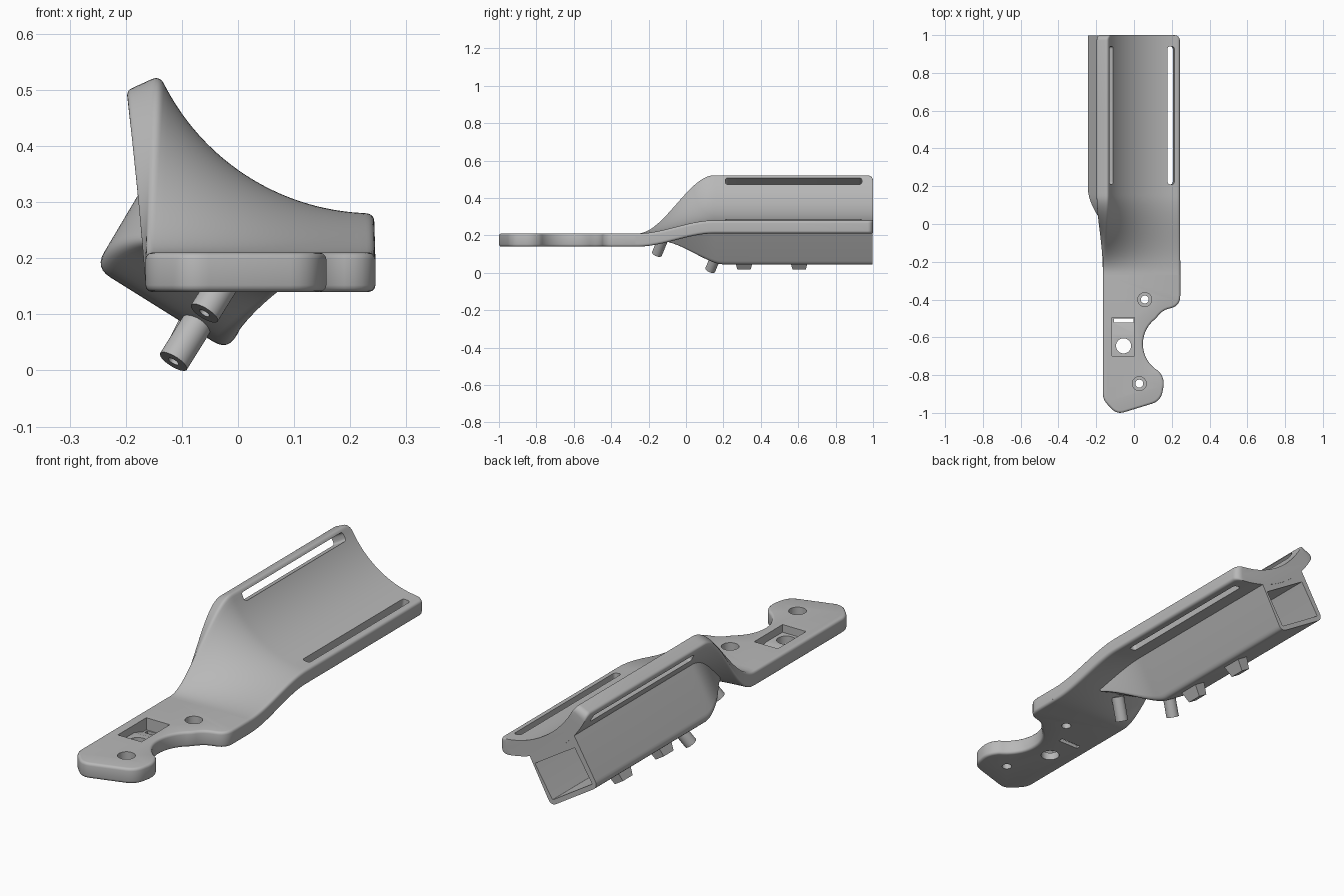
import bpy, bmesh
from math import sin, cos, radians, pi, sqrt
from mathutils import Vector

if "Cube" in bpy.data.objects:
    bpy.data.objects.remove(bpy.data.objects["Cube"])

grey = bpy.data.materials.new("plain grey")
grey.use_nodes = True
grey.diffuse_color = (0.48, 0.48, 0.48, 1)
grey.node_tree.nodes["Principled BSDF"].inputs["Base Color"].default_value = grey.diffuse_color

JOINT = -0.27                       # where the flat plate meets the trough
ACROSS = Vector((0.848, 0, -0.53))  # tilted compartment axes
UP = Vector((0.53, 0, 0.848))
CORNER = Vector((-0.255, 0, 0.183))


def loft(name, rings):
    """Skin a stack of equal rings and cap both ends."""
    bm = bmesh.new()
    rows = [[bm.verts.new(p) for p in ring] for ring in rings]
    n = len(rows[0])
    for a, b in zip(rows, rows[1:]):
        for i in range(n):
            bm.faces.new((a[i], a[(i + 1) % n], b[(i + 1) % n], b[i]))
    bm.faces.new(rows[0][::-1])
    bm.faces.new(rows[-1])
    bmesh.ops.recalc_face_normals(bm, faces=bm.faces)
    mesh = bpy.data.meshes.new(name)
    bm.to_mesh(mesh)
    bm.free()
    ob = bpy.data.objects.new(name, mesh)
    bpy.context.collection.objects.link(ob)
    mesh.materials.append(grey)
    return ob


def prism(name, points, direction):
    return loft(name, [points, [Vector(p) + Vector(direction) for p in points]])


def tube(name, base, direction, radius, sides=32):
    d = Vector(direction)
    a = d.orthogonal().normalized()
    b = d.normalized().cross(a)
    ring = [Vector(base) + radius * (a * cos(2 * pi * i / sides) + b * sin(2 * pi * i / sides))
            for i in range(sides)]
    return prism(name, ring, d)


def fillet(corners, steps=6):
    """Round 2D corners given as (x, y, radius)."""
    out = []
    for i, (x, y, r) in enumerate(corners):
        p = Vector((x, y))
        if r == 0:
            out.append(p)
            continue
        a = p + (Vector(corners[i - 1][:2]) - p).normalized() * r
        b = p + (Vector(corners[(i + 1) % len(corners)][:2]) - p).normalized() * r
        for k in range(steps + 1):
            t = k / steps
            out.append(a * (1 - t) ** 2 + p * 2 * t * (1 - t) + b * t * t)
    return out


def subdivide(points, longest):
    out = []
    for i, p in enumerate(points):
        q = points[(i + 1) % len(points)]
        n = max(1, int((q - p).length / longest))
        out += [p.lerp(q, k / n) for k in range(n)]
    return out


def cut(ob, *cutters):
    bpy.context.view_layer.objects.active = ob
    for c in cutters:
        c.hide_render = True
        m = ob.modifiers.new("cut", "BOOLEAN")
        m.operation, m.solver, m.object = "DIFFERENCE", "EXACT", c
        bpy.ops.object.modifier_apply(modifier=m.name)
        bpy.data.objects.remove(c)


def ease(y, start, end):
    t = min(1, max(0, (y - start) / (end - start)))
    return t * t * (3 - 2 * t)


def trough_point(t, depth, y):
    """t runs left to right, depth goes down from the top surface."""
    a = radians(204.5 + 65.5 * t)
    r = 0.42 + depth
    curved = Vector((0.243 + r * cos(a), y, 0.70 + r * sin(a)))
    flat = Vector((-0.165 + 0.41 * t, y, 0.21 - depth))
    return flat.lerp(curved, ease(y, -0.26, 0.15))


# Flat front plate with rounded edges
bite = [(0.212 + 0.165 * cos(radians(a)), -0.635 + 0.165 * sin(radians(a)), 0)
        for a in range(240, 125, -6)]
outline = fillet([(-0.165, JOINT, 0), (-0.165, -0.93, 0.035), (-0.09, -1.008, 0.04),
                  (0.142, -0.937, 0.05), (0.164, -0.82, 0.045)] + bite +
                 [(0.152, -0.455, 0.038), (0.245, -0.435, 0.055), (0.245, JOINT, 0)])


def plate_ring(z, inset):
    ring = [(outline[0].x + inset, JOINT, z)]
    for a, p, b in zip(outline, outline[1:], outline[2:]):
        d = (b - a).normalized()
        ring.append((p.x - d.y * inset, p.y + d.x * inset, z))
    return ring + [(outline[-1].x - inset, JOINT, z)]


EDGE = 0.012
rounding = [(EDGE * (1 - cos(radians(a))), EDGE * (1 - sin(radians(a)))) for a in (0, 30, 60, 90)]
plate = loft("front_plate", [plate_ring(0.14 + h, i) for h, i in rounding]
             + [plate_ring(0.21 - h, i) for h, i in reversed(rounding)])

# Screw holes and switch pocket
for x, y in ((0.057, -0.40), (0.028, -0.845)):
    cut(plate, tube("bore", (x, y, 0.1), (0, 0, 0.2), 0.021),
        tube("counterbore", (x, y, 0.175), (0, 0, 0.1), 0.037))
pocket = [(-0.70, 0.25), (-0.70, 0.175), (-0.58, 0.175), (-0.52, 0.155), (-0.495, 0.155), (-0.495, 0.25)]
cut(plate, prism("pocket", [(-0.117, y, z) for y, z in pocket], (0.119, 0, 0)),
    tube("pocket_hole", (-0.055, -0.645, 0.1), (0, 0, 0.1), 0.04),
    prism("pocket_slot", [(-0.107, y, z) for y, z in
                          ((-0.522, 0.1), (-0.50, 0.1), (-0.50, 0.2), (-0.522, 0.2))], (0.104, 0, 0)))

# Curved forearm trough, blended up from the plate, its far corners rounded
LENGTH = 0.45
END = 0.028
section = subdivide(fillet([(0, 0, 0.016), (LENGTH, 0, 0.016),
                            (LENGTH, 0.07, 0.016), (0, 0.07, 0.016)]), 0.016)


def trough_ring(y):
    over = max(0, y - 1 + END)
    inset = (END - sqrt(max(0, END * END - over * over))) / LENGTH
    return [trough_point(inset + p.x / LENGTH * (1 - 2 * inset), p.y, y) for p in section]


ys = [JOINT + 0.014 * i for i in range(32)] + [0.3, 0.6]
ys += [1 - END + END * sin(radians(a)) for a in range(0, 91, 15)]
trough = loft("forearm_trough", [trough_ring(y) for y in ys])

# Strap slots through both rims
for angle, half in ((210, 0.02), (263.5, 0.018)):
    out = Vector((cos(radians(angle)), 0, sin(radians(angle))))
    side = Vector((-out.z, 0, out.x))
    mid = Vector((0.243, 0, 0.70)) + out * 0.36
    shape = fillet([(-half, 0.21, 0.015), (half, 0.21, 0.015),
                    (half, 0.94, 0.015), (-half, 0.94, 0.015)])
    cut(trough, prism("strap_slot", [mid + side * p.x + Vector((0, p.y, 0)) for p in shape], out * 0.2))


# Tilted compartment under the trough, swelling out of its underside
def rounded_section(corners, y, r):
    radii = (0, 0, r, r)
    return [(p.x, y, p.y) for p in fillet([(c.x, c.z, q) for c, q in zip(corners, radii)])]


def compartment_ring(y):
    swell = ease(y, -0.18, 0.2)
    tops = [trough_point(t, 0.052, y) for t in (0.22, 0.73)]
    full = [trough_point(t, 0.052, y=1) for t in (0.22, 0.73)]
    lows = [CORNER, CORNER + ACROSS * 0.28]
    feet = [a + (b - f + Vector((0, 1, 0))) * swell for a, b, f in zip(tops, lows, full)]
    return rounded_section([tops[0], tops[1], feet[1], feet[0]], y, 0.002 + 0.03 * swell)


# The open cavity runs in from the far end
cavity = [CORNER + ACROSS * u + UP * v
          for u, v in ((0.022, 0.19), (0.258, 0.19), (0.258, 0.022), (0.022, 0.022))]
ys = [-0.1 + 0.015 * i for i in range(21)] + [0.6, 0.998]
compartment = loft("compartment", [compartment_ring(y) for y in ys]
                   + [rounded_section(cavity, y, 0.003) for y in (0.998, 0.25)])

# Hollow pegs on the underside
parts = [plate, trough, compartment]
lean = Vector((0.53, 0.35, 0.85)).normalized()
for name, tip, length in (("rear_peg", (-0.115, 0.13, 0.016), 0.16),
                          ("front_peg", (-0.06, -0.155, 0.102), 0.11)):
    peg = tube(name, tip, lean * length, 0.028)
    cut(peg, tube("peg_bore", Vector(tip) - lean * 0.02, lean * 0.1, 0.01))
    parts.append(peg)

# Tapered cable hooks below the compartment
for name, y in (("front_hook", 0.31), ("rear_hook", 0.605)):
    rings = []
    for v, half, w in ((0.01, 0.05, 0.03), (-0.053, 0.035, 0.024)):
        c = CORNER + ACROSS * 0.205 + UP * v + Vector((0, y, 0))
        rings.append([c + ACROSS * w * i + Vector((0, half * j, 0))
                      for i, j in ((-1, -1), (1, -1), (1, 1), (-1, 1))])
    parts.append(loft(name, rings))

# Smooth shading with sharp edges kept
bpy.ops.object.select_all(action="DESELECT")
for ob in parts:
    ob.select_set(True)
bpy.context.view_layer.objects.active = plate
bpy.ops.object.shade_smooth_by_angle(angle=radians(35))
